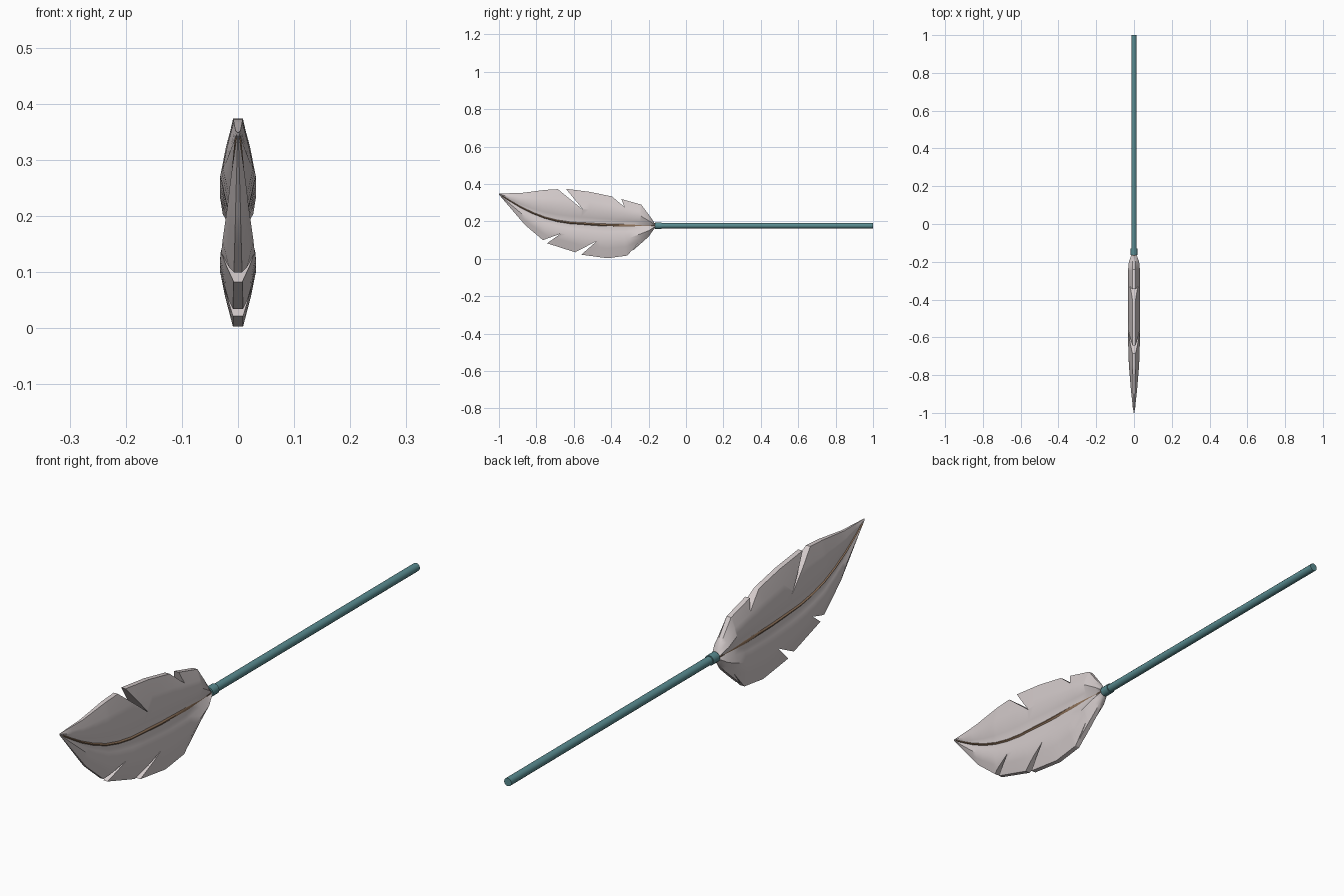
import bpy, bmesh, math

if "Cube" in bpy.data.objects:
    bpy.data.objects.remove(bpy.data.objects["Cube"])

def material(name, rgb):
    m = bpy.data.materials.new(name)
    m.diffuse_color = (*rgb, 1)
    m.use_nodes = True
    m.node_tree.nodes["Principled BSDF"].inputs["Base Color"].default_value = m.diffuse_color
    return m

GREY = material("pale_feather", (0.66, 0.60, 0.60))
BROWN = material("brown_quill", (0.29, 0.18, 0.11))
TEAL = material("teal_handle", (0.10, 0.26, 0.28))

def interp(pts, y):
    for (a, u), (b, v) in zip(pts, pts[1:]):
        if y <= b:
            return u + (v - u) * max(0, (y - a) / (b - a))
    return pts[-1][1]

def add_loft(bm, rings):
    """Skin a list of closed rings and cap both ends."""
    vs = [[bm.verts.new(p) for p in r] for r in rings]
    n = len(vs[0])
    for a, b in zip(vs, vs[1:]):
        for i in range(n):
            j = (i + 1) % n
            bm.faces.new((a[i], a[j], b[j], b[i]))
    bm.faces.new(vs[0][::-1])
    bm.faces.new(vs[-1])

def finish(name, bm, mat):
    bmesh.ops.recalc_face_normals(bm, faces=bm.faces)
    me = bpy.data.meshes.new(name)
    bm.to_mesh(me)
    bm.free()
    ob = bpy.data.objects.new(name, me)
    bpy.context.collection.objects.link(ob)
    me.materials.append(mat)
    return ob

def smooth(ob, deg=35):
    bpy.ops.object.select_all(action='DESELECT')
    bpy.context.view_layer.objects.active = ob
    ob.select_set(True)
    bpy.ops.object.shade_smooth_by_angle(angle=math.radians(deg))

# Side-view outlines (y, z): upper edge, lower edge, quill line; and thickness scale
TOP = [(-1, .349), (-.88, .352), (-.755, .368), (-.69, .372), (-.64, .374), (-.515, .358),
       (-.395, .333), (-.33, .315), (-.24, .29), (-.187, .22), (-.165, .185)]
BOTTOM = [(-1, .343), (-.86, .18), (-.765, .10), (-.743, .083), (-.59, .034), (-.56, .022),
          (-.42, .003), (-.315, .017), (-.245, .078), (-.2, .118), (-.165, .168)]
SPINE = [(-1, .346), (-.94, .309), (-.887, .278), (-.82, .245), (-.755, .22), (-.69, .203),
         (-.62, .192), (-.46, .182), (-.3, .178), (-.165, .176)]
THICK = [(-1, .06), (-.9, .45), (-.75, .85), (-.6, 1), (-.25, 1), (-.2, .85), (-.165, .45)]
# Half thickness from the quill (0) to the edge (1)
SECTION = [(0, .014), (.2, .022), (.45, .032), (.7, .023), (1, .009)]

# Feather vanes
stations = sorted({y for line in (TOP, BOTTOM, SPINE) for y, _ in line})
rings = []
for y in stations:
    s, k = interp(SPINE, y), interp(THICK, y)
    side = [(h * k, s + (interp(TOP, y) - s) * f) for f, h in SECTION[::-1]]
    side += [(h * k, s + (interp(BOTTOM, y) - s) * f) for f, h in SECTION[1:]]
    rings.append([(x, y, z) for x, z in side] + [(-x, y, z) for x, z in side[::-1]])
bm = bmesh.new()
add_loft(bm, rings)
bmesh.ops.triangulate(bm, faces=bm.faces)
feather = finish("feather_vanes", bm, GREY)

# Splits cut into the edges: inner point, then two points on the outline
NOTCHES = [((-.55, .262), (-.685, .372), (-.642, .374)),
           ((-.33, .278), (-.397, .334), (-.345, .319)),
           ((-.67, .134), (-.765, .10), (-.743, .083)),
           ((-.475, .096), (-.592, .035), (-.56, .022)),
           ((-.245, .093), (-.312, .02), (-.293, .036))]
bm = bmesh.new()
for tip, a, b in NOTCHES:
    tri = [tip] + [tuple(t + (q - t) * 1.25 for t, q in zip(tip, p)) for p in (a, b)]
    add_loft(bm, [[(x, y, z) for y, z in tri] for x in (-.08, .08)])
cutter = finish("notch_cutter", bm, GREY)
cutter.hide_render = True
mod = feather.modifiers.new("notches", 'BOOLEAN')
mod.operation, mod.solver, mod.object = 'DIFFERENCE', 'EXACT', cutter
bpy.context.view_layer.objects.active = feather
bpy.ops.object.modifier_apply(modifier=mod.name)
bpy.data.objects.remove(cutter)
smooth(feather)

# Tapered quill running along the groove
rings = []
for y in [-.985] + [p[0] for p in SPINE[1:]]:
    k, t = interp(THICK, y), min(1, (y + 1) / .5)
    rx, rz = (.004 + .015 * k, .003 + .011 * t)
    rings.append([(rx * math.cos(a), y, interp(SPINE, y) + rz * math.sin(a))
                  for a in (math.tau * i / 8 for i in range(8))])
rings.append([(x * 1.0, -.15, z) for x, _, z in rings[-1]])
bm = bmesh.new()
add_loft(bm, rings)
smooth(finish("quill", bm, BROWN), 50)

# Handle and its collar
for name, r, y0, y1 in (("handle", .0145, -.15, 1), ("collar", .018, -.165, -.13)):
    bpy.ops.mesh.primitive_cylinder_add(vertices=12, radius=r, depth=y1 - y0,
        location=(0, (y0 + y1) / 2, .177), rotation=(math.pi / 2, 0, 0))
    ob = bpy.context.object
    ob.name = name
    ob.data.materials.append(TEAL)
    smooth(ob)
